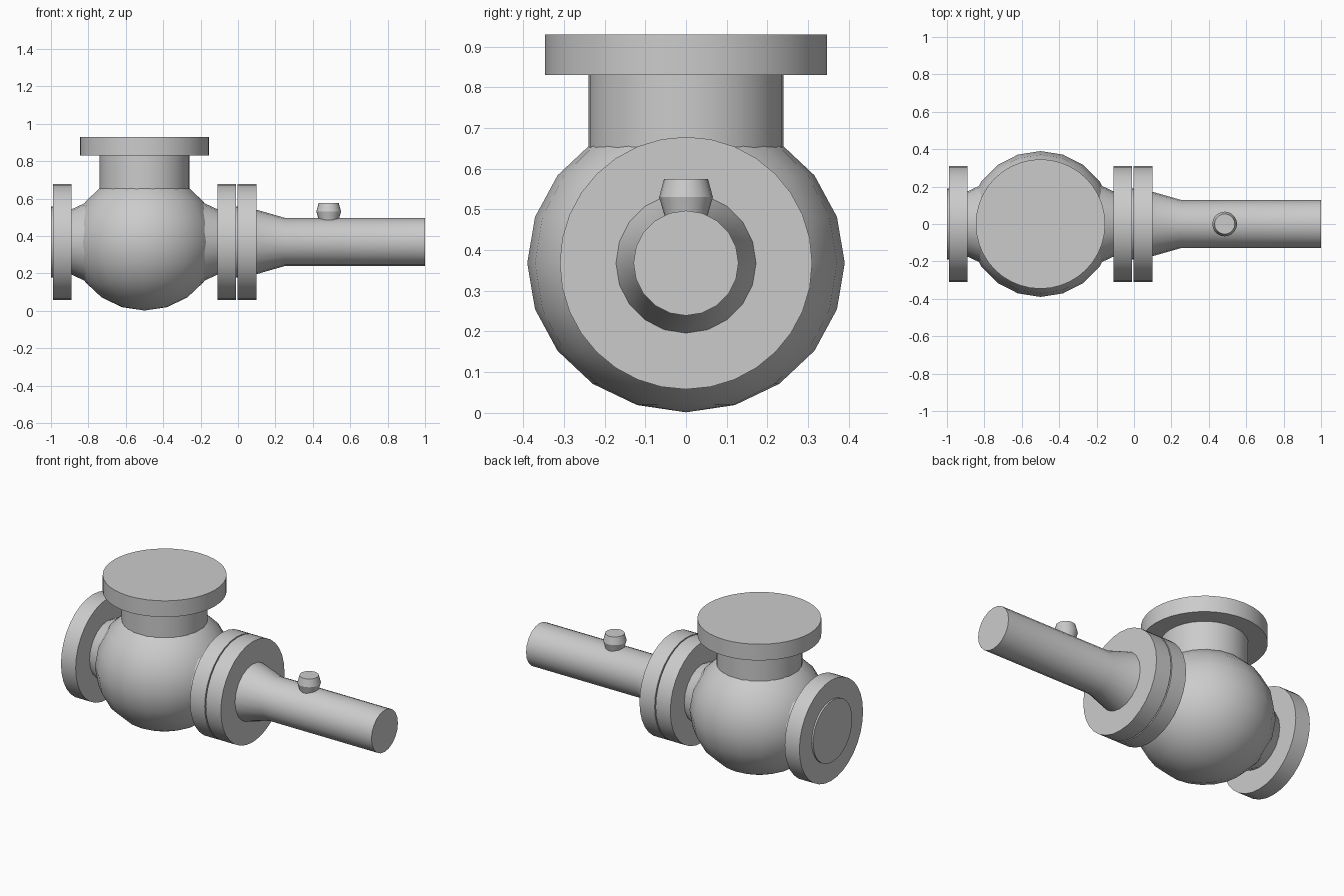
import bpy, bmesh, math
from mathutils import Matrix, Vector

if "Cube" in bpy.data.objects:
    bpy.data.objects.remove(bpy.data.objects["Cube"])

AXIS_Z = 0.368   # height of the pipe centreline
BODY_X = -0.5    # centre of the round body


def finish(name, bm, angle=30):
    bmesh.ops.recalc_face_normals(bm, faces=bm.faces)
    mesh = bpy.data.meshes.new(name)
    bm.to_mesh(mesh)
    bm.free()
    ob = bpy.data.objects.new(name, mesh)
    bpy.context.collection.objects.link(ob)
    bpy.ops.object.select_all(action='DESELECT')
    ob.select_set(True)
    bpy.context.view_layer.objects.active = ob
    bpy.ops.object.shade_smooth_by_angle(angle=math.radians(angle))
    return ob


def turned(name, profile, sides, axis='X', origin=(0, 0, 0)):
    """Solid of revolution from (position along axis, radius) pairs."""
    bm = bmesh.new()
    rings = []
    for t, r in profile:
        ring = []
        for i in range(sides):
            a = 2 * math.pi * i / sides
            u, v = r * math.cos(a), r * math.sin(a)
            p = (t, u, v) if axis == 'X' else (u, v, t)
            ring.append(bm.verts.new(Vector(p) + Vector(origin)))
        rings.append(ring)
    for a, b in zip(rings, rings[1:]):
        for i in range(sides):
            j = (i + 1) % sides
            bm.faces.new((a[i], a[j], b[j], b[i]))
    bm.faces.new(rings[0])
    bm.faces.new(rings[-1])
    return finish(name, bm)


# Round body, slightly flattened in height
bm = bmesh.new()
bmesh.ops.create_uvsphere(
    bm, u_segments=20, v_segments=10, radius=0.39,
    matrix=Matrix.Translation((BODY_X, 0, AXIS_Z)) @ Matrix.Diagonal((1, 1, 0.94, 1)))
finish("valve_body", bm, 40)

# Side outlets: tapered neck, flange and raised face, on both sides of the body
for side, sgn in (("left", -1), ("right", 1)):
    origin = (BODY_X, 0, AXIS_Z)
    turned(side + "_neck", [(sgn * 0.31, 0.212), (sgn * 0.40, 0.17)], 20, 'X', origin)
    turned(side + "_flange", [(sgn * 0.39, 0.31), (sgn * 0.49, 0.31)], 32, 'X', origin)
    turned(side + "_raised_face", [(sgn * 0.48, 0.19), (sgn * 0.50, 0.19)], 32, 'X', origin)

# Bonnet on top
turned("bonnet_neck", [(0.60, 0.24), (0.84, 0.24)], 32, 'Z', (BODY_X, 0, 0))
turned("bonnet_flange", [(0.83, 0.346), (0.93, 0.346)], 40, 'Z', (BODY_X, 0, 0))

# Outlet pipe with its mating flange
turned("pipe_flange", [(-0.003, 0.31), (0.10, 0.31)], 32, 'X', (0, 0, AXIS_Z))
turned("outlet_pipe", [(0.09, 0.175), (0.10, 0.172), (0.25, 0.129), (1.0, 0.129)],
       20, 'X', (0, 0, AXIS_Z))

# Small plug on the pipe
turned("pipe_plug", [(0.47, 0.050), (0.485, 0.053), (0.53, 0.066), (0.575, 0.054)],
       20, 'Z', (0.485, 0, 0))
